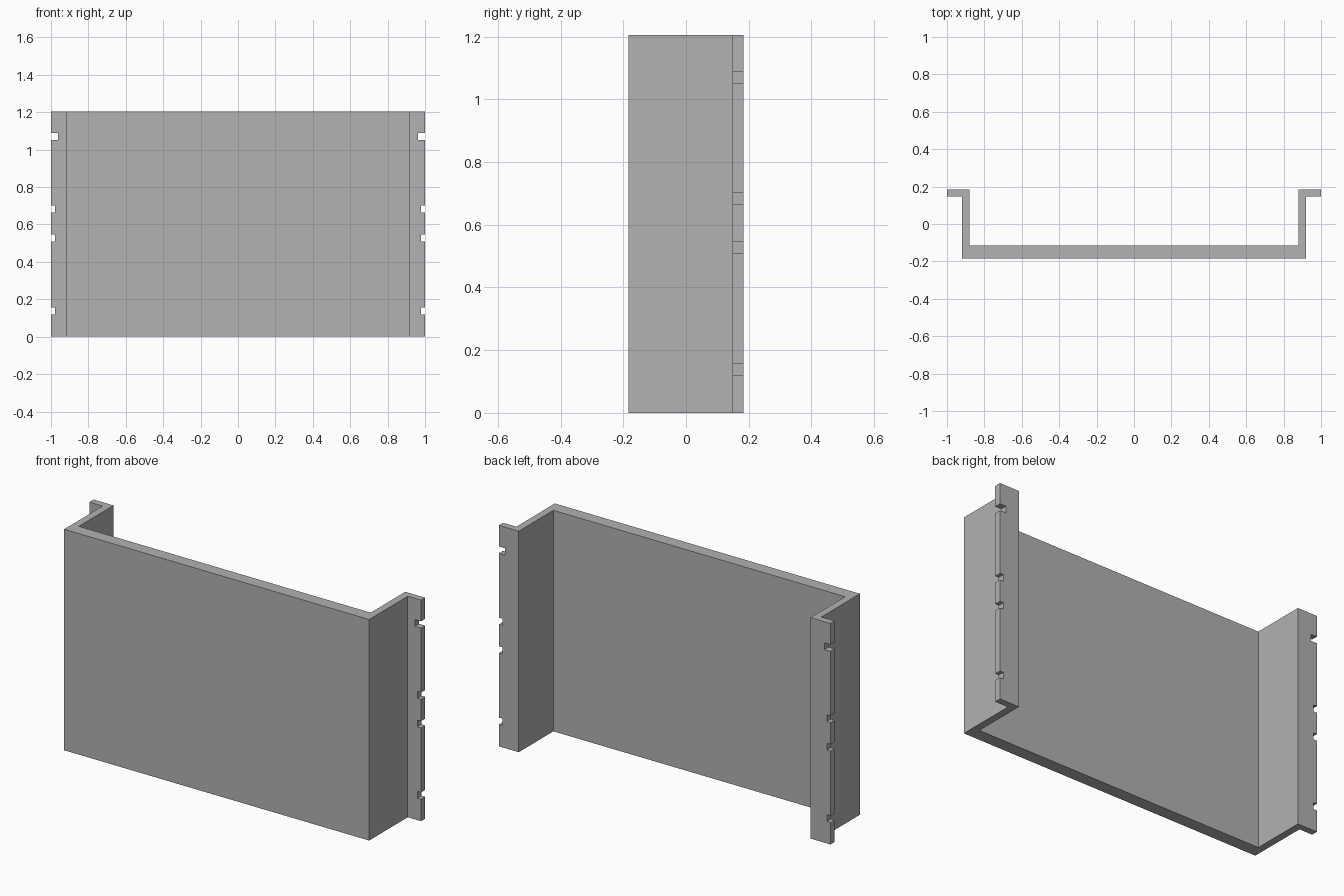
import bpy
import bmesh
from mathutils import Matrix, Vector

if "Cube" in bpy.data.objects:
    bpy.data.objects.remove(bpy.data.objects["Cube"], do_unlink=True)

HEIGHT = 1.205
FRONT, BACK = -0.184, 0.184
PANEL_INNER = -0.114      # inner face of the thick front panel
FLANGE_FRONT = 0.148      # front face of the mounting flanges
WALL_IN, WALL_OUT, EDGE = 0.88, 0.92, 1.0
NOTCH_HEIGHT = 0.037
# (centre height, depth) of each edge notch
NOTCHES = [(0.138, 0.022), (0.527, 0.022), (0.683, 0.022), (1.071, 0.037)]


def make_object(name, bm):
    bmesh.ops.recalc_face_normals(bm, faces=bm.faces)
    mesh = bpy.data.meshes.new(name)
    bm.to_mesh(mesh)
    bm.free()
    obj = bpy.data.objects.new(name, mesh)
    bpy.context.collection.objects.link(obj)
    return obj


def add_box(bm, low, high):
    low, high = Vector(low), Vector(high)
    place = Matrix.Translation((low + high) / 2) @ Matrix.Diagonal((*(high - low), 1))
    bmesh.ops.create_cube(bm, size=1, matrix=place)


# Folded panel: one mirrored channel profile, extruded upward
half = [(WALL_OUT, FRONT), (WALL_OUT, FLANGE_FRONT), (EDGE, FLANGE_FRONT),
        (EDGE, BACK), (WALL_IN, BACK), (WALL_IN, PANEL_INNER)]
outline = half + [(-x, y) for x, y in reversed(half)]
bm = bmesh.new()
base = bm.faces.new([bm.verts.new((x, y, 0)) for x, y in outline])
result = bmesh.ops.extrude_face_region(bm, geom=[base])
top = [v for v in result["geom"] if isinstance(v, bmesh.types.BMVert)]
bmesh.ops.translate(bm, verts=top, vec=(0, 0, HEIGHT))
panel = make_object("flanged_panel", bm)

# Mounting notches in the outer edge of both flanges
bm = bmesh.new()
for side in (-1, 1):
    for z, depth in NOTCHES:
        xs = sorted((side * (EDGE - depth), side * (EDGE + 0.05)))
        add_box(bm, (xs[0], FLANGE_FRONT - 0.05, z - NOTCH_HEIGHT / 2),
                (xs[1], BACK + 0.05, z + NOTCH_HEIGHT / 2))
cutter = make_object("notch_cutter", bm)
cutter.hide_render = True

cut = panel.modifiers.new("notches", "BOOLEAN")
cut.operation = "DIFFERENCE"
cut.solver = "EXACT"
cut.object = cutter
bpy.context.view_layer.objects.active = panel
panel.select_set(True)
bpy.ops.object.modifier_apply(modifier=cut.name)
bpy.data.objects.remove(cutter, do_unlink=True)

# Plain grey finish
grey = bpy.data.materials.new("plain_grey")
grey.use_nodes = True
colour = (0.445, 0.445, 0.445, 1)
grey.diffuse_color = colour
grey.node_tree.nodes["Principled BSDF"].inputs["Base Color"].default_value = colour
panel.data.materials.clear()
panel.data.materials.append(grey)
